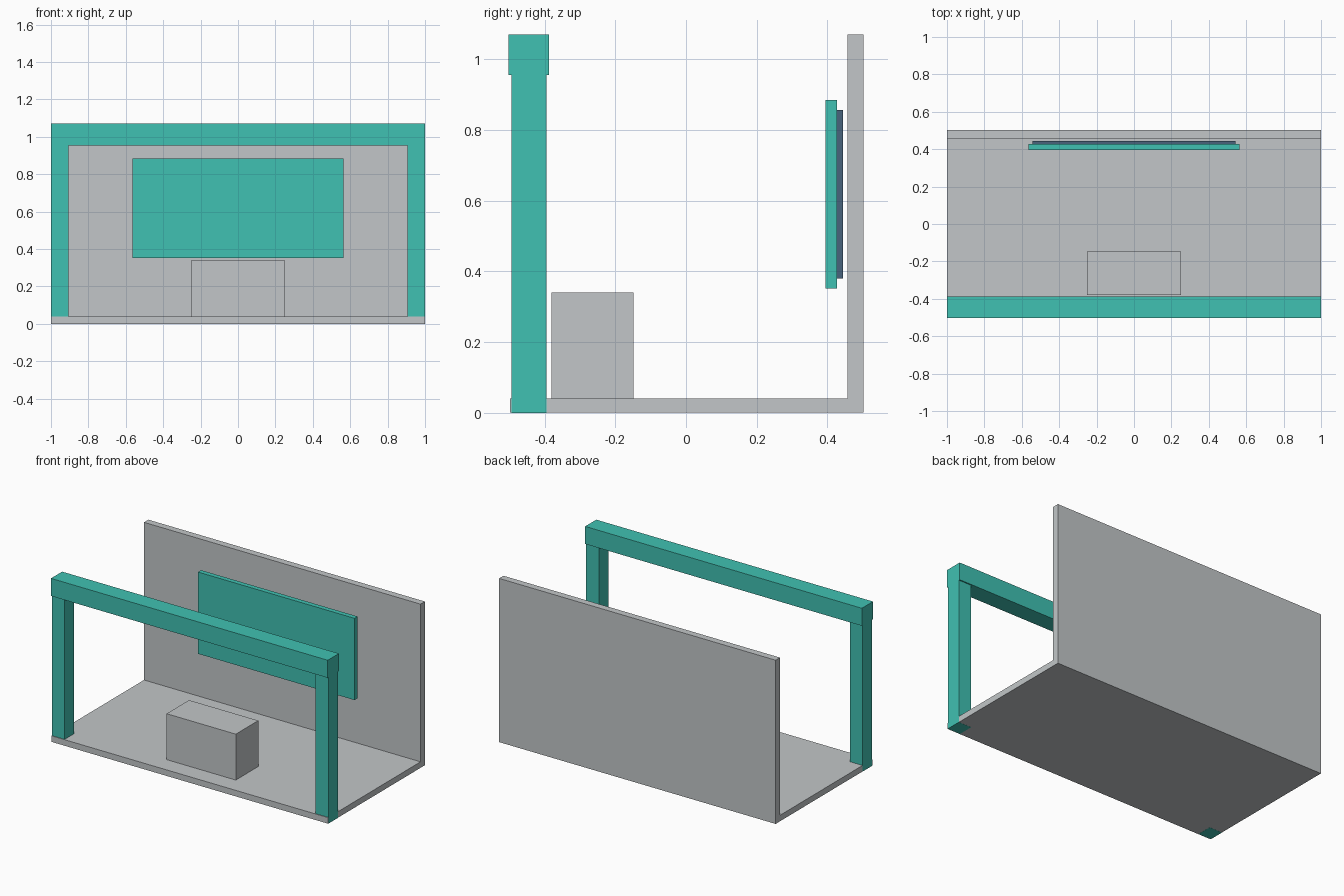
import bpy
import bmesh

if "Cube" in bpy.data.objects:
    bpy.data.objects.remove(bpy.data.objects["Cube"])


def material(name, rgb):
    m = bpy.data.materials.new(name)
    m.diffuse_color = (*rgb, 1.0)
    m.use_nodes = True
    m.node_tree.nodes["Principled BSDF"].inputs["Base Color"].default_value = m.diffuse_color
    return m


GREY = material("light_grey", (0.54, 0.565, 0.58))
TEAL = material("teal", (0.051, 0.533, 0.445))
SLATE = material("slate_blue", (0.065, 0.125, 0.20))


def extrude_x(name, profile, x0, x1, mat):
    """Extrude a (y, z) profile along x."""
    bm = bmesh.new()
    face = bm.faces.new([bm.verts.new((x0, y, z)) for y, z in profile])
    ext = bmesh.ops.extrude_face_region(bm, geom=[face])["geom"]
    verts = [v for v in ext if isinstance(v, bmesh.types.BMVert)]
    bmesh.ops.translate(bm, verts=verts, vec=(x1 - x0, 0, 0))
    bmesh.ops.recalc_face_normals(bm, faces=bm.faces)
    mesh = bpy.data.meshes.new(name)
    bm.to_mesh(mesh)
    bm.free()
    mesh.materials.append(mat)
    obj = bpy.data.objects.new(name, mesh)
    bpy.context.collection.objects.link(obj)
    return obj


def box(name, x, y, z, mat):
    profile = [(y[0], z[0]), (y[1], z[0]), (y[1], z[1]), (y[0], z[1])]
    return extrude_x(name, profile, x[0], x[1], mat)


# Floor and back wall as one L-shaped shell, a hair inside the posts
B = 0.0006
extrude_x("floor_and_back_wall",
          [(-0.498, B), (0.502, B), (0.502, 1.07), (0.457, 1.07),
           (0.457, 0.04), (-0.498, 0.04)], -1 + B, 1 - B, GREY)

# Front frame: two posts and a slightly thicker beam
for side, x in (("left", (-1, -0.907)), ("right", (0.907, 1))):
    box(side + "_post", x, (-0.494, -0.395), (0, 0.955), TEAL)
box("front_beam", (-1, 1), (-0.502, -0.387), (0.955, 1.07), TEAL)

# Counter block on the floor
box("counter", (-0.25, 0.25), (-0.38, -0.148), (0.04, 0.34), GREY)

# Hanging panel with a smaller dark backing
box("panel", (-0.565, 0.565), (0.395, 0.427), (0.351, 0.885), TEAL)
box("panel_backing", (-0.544, 0.544), (0.427, 0.444), (0.38, 0.856), SLATE)
